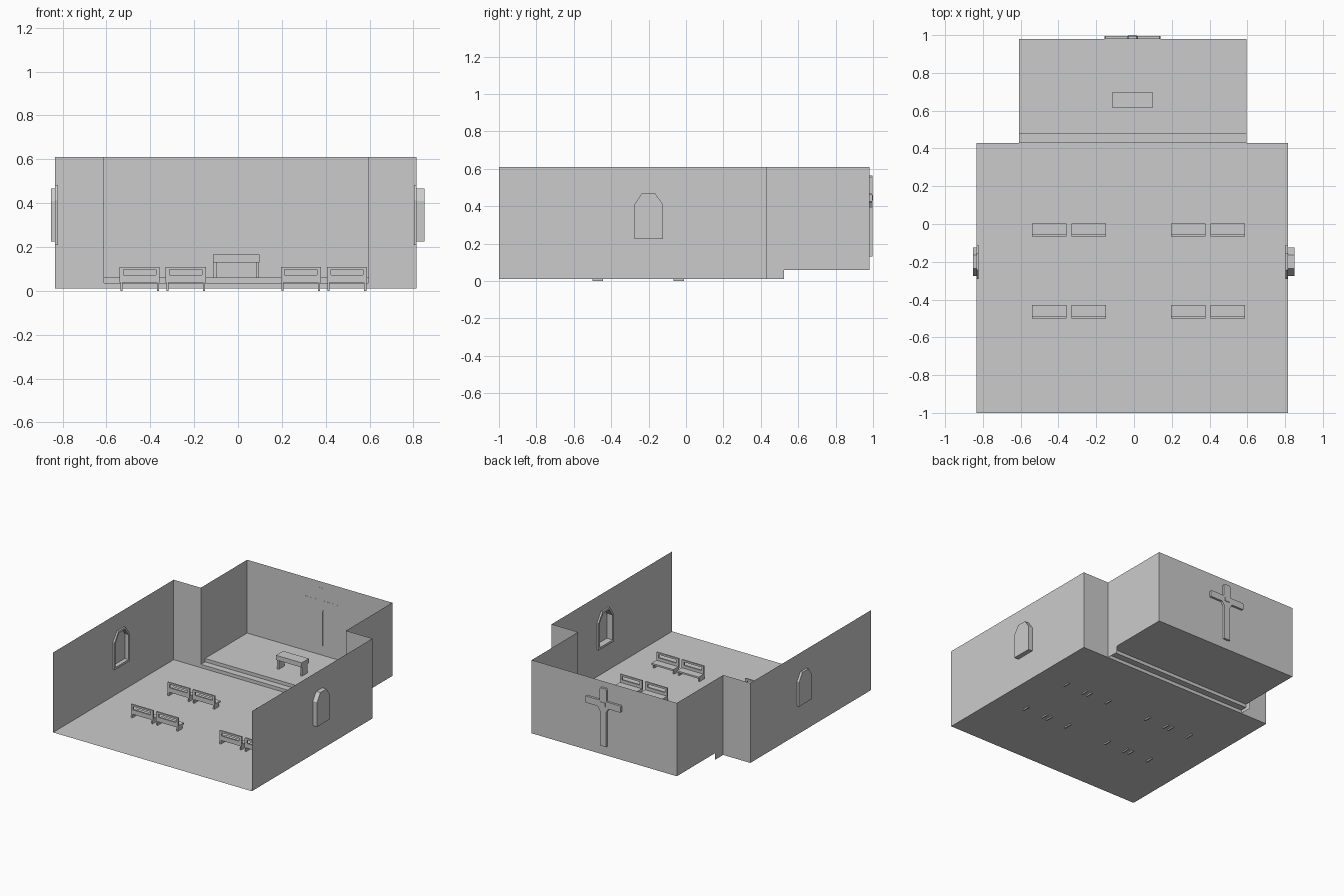
import bpy, bmesh

if "Cube" in bpy.data.objects:
    bpy.data.objects.remove(bpy.data.objects["Cube"])

grey = bpy.data.materials.new("plain grey")
grey.diffuse_color = (0.6, 0.6, 0.6, 1)
grey.use_nodes = True
grey.node_tree.nodes["Principled BSDF"].inputs["Base Color"].default_value = grey.diffuse_color


def finish(bm, name, recalc=True):
    if recalc:
        bmesh.ops.recalc_face_normals(bm, faces=bm.faces)
    me = bpy.data.meshes.new(name)
    bm.to_mesh(me)
    bm.free()
    me.materials.append(grey)
    ob = bpy.data.objects.new(name, me)
    bpy.context.collection.objects.link(ob)
    return ob


def sheets(name, polys):
    bm = bmesh.new()
    for poly in polys:
        bm.faces.new([bm.verts.new(p) for p in poly])
    return finish(bm, name, False)


def boxes(name, dims):
    bm = bmesh.new()
    for x0, x1, y0, y1, z0, z1 in dims:
        vs = bmesh.ops.create_cube(bm, size=1)["verts"]
        for v in vs:
            v.co.x = x1 if v.co.x > 0 else x0
            v.co.y = y1 if v.co.y > 0 else y0
            v.co.z = z1 if v.co.z > 0 else z0
    return finish(bm, name)


# main dimensions
XL, XR, CL, CR = -0.835, 0.815, -0.61, 0.595
Y0, YM, YS, YE, YB = -1.0, 0.43, 0.48, 0.525, 0.98
Z0, ZS, ZC, ZT = 0.01, 0.035, 0.06, 0.61


def xwall(xa, xb, y, z0):
    return [(xa, y, z0), (xb, y, z0), (xb, y, ZT), (xa, y, ZT)]


def level(xa, xb, ya, yb, z):
    return [(xa, ya, z), (xb, ya, z), (xb, yb, z), (xa, yb, z)]


# floors and steps
sheets("nave_floor", [level(XL, XR, Y0, YM, Z0)])
sheets("chancel_floor_and_steps", [
    [(CL, YM, Z0), (CR, YM, Z0), (CR, YM, ZS), (CL, YM, ZS)],
    level(CL, CR, YM, YS, ZS),
    [(CL, YS, ZS), (CR, YS, ZS), (CR, YS, ZC), (CL, YS, ZC)],
    level(CL, CR, YS, YB, ZC)])

# shoulder walls, back wall and chancel side walls
sheets("shoulder_walls", [xwall(XL, CL, YM, Z0), xwall(CR, XR, YM, Z0)])
sheets("back_wall", [xwall(CL, CR, YB, ZC)])
for side, x in (("left", CL), ("right", CR)):
    prof = [(YM, Z0), (YE, Z0), (YE, ZC), (YB, ZC), (YB, ZT), (YM, ZT)]
    sheets(side + "_chancel_wall", [[(x, y, z) for y, z in prof]])


# arched window outline with a chamfered head
def arch(w, z0, zs, zt, tw, yc=-0.20):
    return [(yc - w, z0), (yc + w, z0), (yc + w, zs), (yc + tw, zt),
            (yc - tw, zt), (yc - w, zs)]


outer = arch(0.09, 0.21, 0.415, 0.483, 0.043)
inner = arch(0.076, 0.226, 0.41, 0.468, 0.036)


def loop(bm, x, pts):
    return [bm.verts.new((x, y, z)) for y, z in pts]


def bridge(bm, a, b):
    for i in range(len(a)):
        j = (i + 1) % len(a)
        bm.faces.new((a[i], a[j], b[j], b[i]))


# nave side walls with window openings, frames and niches
for side, xw, xf, xo in (("left", XL, -0.822, -0.853), ("right", XR, 0.802, 0.85)):
    bm = bmesh.new()
    edges = []
    for pts in ([(Y0, Z0), (YM, Z0), (YM, ZT), (Y0, ZT)], inner):
        vs = loop(bm, xw, pts)
        edges += [bm.edges.new((vs[i], vs[i - 1])) for i in range(len(vs))]
    bmesh.ops.triangle_fill(bm, use_beauty=True, use_dissolve=False, edges=edges)
    finish(bm, side + "_nave_wall")
    bm = bmesh.new()
    wall_l, frame_o = loop(bm, xw, outer), loop(bm, xf, outer)
    frame_i, back = loop(bm, xf, inner), loop(bm, xo, inner)
    bridge(bm, wall_l, frame_o)
    bridge(bm, frame_o, frame_i)
    bridge(bm, frame_i, back)
    bm.faces.new(back)
    finish(bm, side + "_window_niche")

# pews: slotted backrest, seat and end legs, facing the altar
for y in (-0.5, -0.067):
    for xa in (-0.54, -0.33, 0.195, 0.405):
        xb, t = xa + 0.183, 0.012
        boxes("pew_backrest", [
            (xa, xb, y, y + t, 0.045, 0.072), (xa, xb, y, y + t, 0.097, 0.11),
            (xa, xa + 0.018, y, y + t, 0.072, 0.097),
            (xb - 0.018, xb, y, y + t, 0.072, 0.097)])
        boxes("pew_seat", [(xa, xb, y, y + 0.07, 0.038, 0.05)])
        boxes("pew_legs", [(x, x + 0.01, y, y + 0.057, 0, 0.04)
                           for x in (xa + 0.003, xb - 0.013)])

# altar table
boxes("altar_top", [(-0.115, 0.098, 0.615, 0.70, 0.13, 0.165)])
boxes("altar_legs", [(x, x + 0.014, 0.625, 0.69, ZC, 0.13) for x in (-0.112, 0.081)])

# wall cross: half outline mirrored about its axis, flared under the bar
cx = -0.008
half = [(0.026, 0.13), (0.026, 0.39), (0.045, 0.42), (0.142, 0.42), (0.147, 0.426),
        (0.147, 0.464), (0.142, 0.47), (0.028, 0.47), (0.028, 0.555), (0.02, 0.565)]
outline = [(cx + x, z) for x, z in half] + [(cx - x, z) for x, z in reversed(half)]
bm = bmesh.new()
f = bm.faces.new([bm.verts.new((x, 0.979, z)) for x, z in outline])
ext = bmesh.ops.extrude_face_region(bm, geom=[f], use_keep_orig=True)["geom"]
for v in ext:
    if isinstance(v, bmesh.types.BMVert):
        v.co.y = 0.996
finish(bm, "wall_cross")
boxes("cross_emblem", [(cx - 0.02, cx + 0.02, 0.99, 1.0, 0.43, 0.46)])
